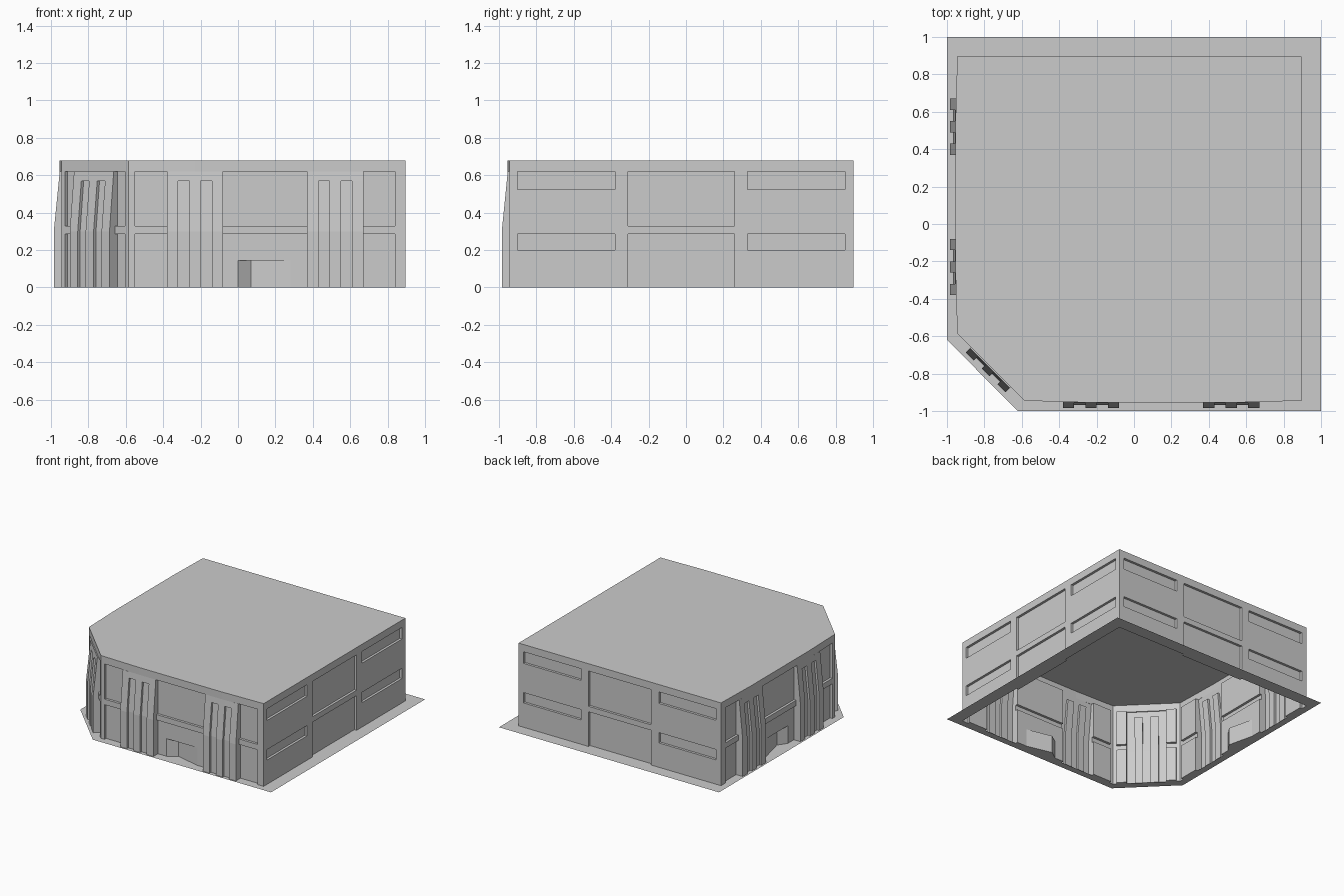
import bpy, bmesh
from mathutils import Vector

cube = bpy.data.objects.get("Cube")
if cube:
    bpy.data.objects.remove(cube)

grey = bpy.data.materials.new("concrete_grey")
grey.use_nodes = True
grey.diffuse_color = (0.6, 0.6, 0.6, 1)
grey.node_tree.nodes["Principled BSDF"].inputs["Base Color"].default_value = (0.6, 0.6, 0.6, 1)

TOP, CORNICE, BEND = 0.68, 0.62, 0.30
LOW, HIGH = (0, 0.285), (0.33, CORNICE)
PANEL = -0.02
ZS = [0, 0.145, 0.2, 0.285, BEND, 0.33, 0.525, 0.57, CORNICE, TOP]
NEAR, FAR, CUT = -0.945, 0.895, -0.585     # building outline


def inside(c, span):
    return span[0] < c < span[1]


def lerp(a, b, t):
    return a + (b - a) * t


def pilaster_depth(off, vc, v):
    """Ribbed pilaster that leans back above the bend."""
    d = 0.04 if v <= BEND else lerp(0.04, 0.008, (v - BEND) / (CORNICE - BEND))
    if vc < 0.57 and 0.03 < abs(off) < 0.09:
        d -= 0.018
    return d


def facade(pilasters, panels, bulge, door):
    """Depth rule of a decorated facade; uc, vc is the cell centre."""
    def depth(uc, vc, u, v):
        if vc > CORNICE:
            if not bulge:
                return 0
            ends = (u - CUT) / (pilasters[0] - CUT), (FAR - u) / (FAR - pilasters[-1])
            return bulge * min(1, *ends)
        for p in pilasters:
            if abs(uc - p) < 0.15:
                return pilaster_depth(uc - p, vc, v)
        if door and vc < 0.145 and inside(uc, (door[0], door[2])):
            side = door[0] if uc < door[1] else door[2]
            return PANEL - 0.05 * (u - side) / (door[1] - side)
        if inside(vc, LOW) or inside(vc, HIGH):
            if any(inside(uc, s) for s in panels):
                return PANEL
        return 0
    return depth


def plain(uc, vc, u, v):
    """Depth rule of the plain walls: narrow side panels, tall middle panels."""
    if inside(uc, (-0.31, 0.26)) and (inside(vc, LOW) or inside(vc, HIGH)):
        return PANEL
    if inside(uc, (-0.9, -0.38)) or inside(uc, (0.33, 0.85)):
        if inside(vc, (0.2, 0.285)) or inside(vc, (0.525, CORNICE)):
            return PANEL
    return 0


def add_wall(bm, us, depth, place):
    """Stepped relief wall: one face per cell plus the jambs between cells."""
    us = sorted(set(us))
    cols = list(zip(us, us[1:]))
    rows = list(zip(ZS, ZS[1:]))

    def cell(i, j):
        uc, vc = sum(cols[i]) / 2, sum(rows[j]) / 2
        return lambda u, v: depth(uc, vc, u, v)

    def quad(points):
        bm.faces.new([bm.verts.new(place(*p)) for p in points])

    def jamb(f, g, a, b):
        if max(abs(f(*a) - g(*a)), abs(f(*b) - g(*b))) > 1e-5:
            quad([(a[0], f(*a), a[1]), (b[0], f(*b), b[1]),
                  (b[0], g(*b), b[1]), (a[0], g(*a), a[1])])

    for i, (u0, u1) in enumerate(cols):
        for j, (v0, v1) in enumerate(rows):
            f = cell(i, j)
            quad([(u, f(u, v), v) for u, v in ((u0, v0), (u1, v0), (u1, v1), (u0, v1))])
            if i + 1 < len(cols):
                jamb(f, cell(i + 1, j), (u1, v0), (u1, v1))
            if j + 1 < len(rows):
                jamb(f, cell(i, j + 1), (u0, v1), (u1, v1))
            # Floor of recesses that reach the ground
            if j == 0 and f((u0 + u1) / 2, 0) < 0:
                jamb(f, lambda u, v: 0, (u0, v0), (u1, v0))


def finish(name, bm):
    mesh = bpy.data.meshes.new(name)
    bm.to_mesh(mesh)
    bm.free()
    mesh.materials.append(grey)
    bpy.context.collection.objects.link(bpy.data.objects.new(name, mesh))


def ribs(centre):
    return [centre + k * 0.06 - 0.15 for k in range(6)]


# Building shell: two mirrored facades, the cut corner and two plain walls
bm = bmesh.new()
pilasters = (-0.23, 0.52)
door = (0, 0.07, 0.28)
spans = [(-0.55, -0.38), (-0.08, 0.37), (0.67, 0.84)]
main = facade(pilasters, spans, 0.01, door)
main_us = [CUT, FAR, -0.55, 0.84, *pilasters, *door]
main_us += [round(u, 4) for p in pilasters for u in ribs(p)]
add_wall(bm, main_us, main, lambda u, d, v: Vector((u, NEAR - d, v)))
add_wall(bm, main_us, main, lambda u, d, v: Vector((NEAR - d, u, v)))

half = (CUT - NEAR) / 2 ** 0.5
mid = (NEAR + CUT) / 2
corner = facade((0,), [(-0.226, 0.226)], 0, None)
r = 0.5 ** 0.5
add_wall(bm, [-half, half, -0.226, 0.226, *ribs(0)], corner,
         lambda u, d, v: Vector((mid + (u - d) * r, mid - (u + d) * r, v)))

plain_breaks = [-0.9, -0.38, -0.31, 0.26, 0.33, 0.85, FAR, NEAR]
add_wall(bm, plain_breaks, plain, lambda u, d, v: Vector((FAR + d, u, v)))
add_wall(bm, plain_breaks, plain, lambda u, d, v: Vector((u, FAR + d, v)))

# Roof closes the top edge loop
bmesh.ops.remove_doubles(bm, verts=bm.verts, dist=0.0005)
rim = [e for e in bm.edges if e.is_boundary and all(v.co.z > TOP - 0.001 for v in e.verts)]
bmesh.ops.contextual_create(bm, geom=rim)
bmesh.ops.recalc_face_normals(bm, faces=bm.faces)
bmesh.ops.dissolve_limit(bm, angle_limit=0.005, verts=bm.verts, edges=bm.edges)
finish("building_shell", bm)

# Flat pavement ring around the building
bm = bmesh.new()
outer = [(-0.62, -1), (1, -1), (1, 1), (-1, 1), (-1, -0.62)]
inner = [(CUT, NEAR), (FAR, NEAR), (FAR, FAR), (NEAR, FAR), (NEAR, CUT)]
out_v = [bm.verts.new((x, y, 0)) for x, y in outer]
in_v = [bm.verts.new((x, y, 0)) for x, y in inner]
for k in range(5):
    n = (k + 1) % 5
    bm.faces.new((out_v[k], out_v[n], in_v[n], in_v[k]))
finish("pavement", bm)
